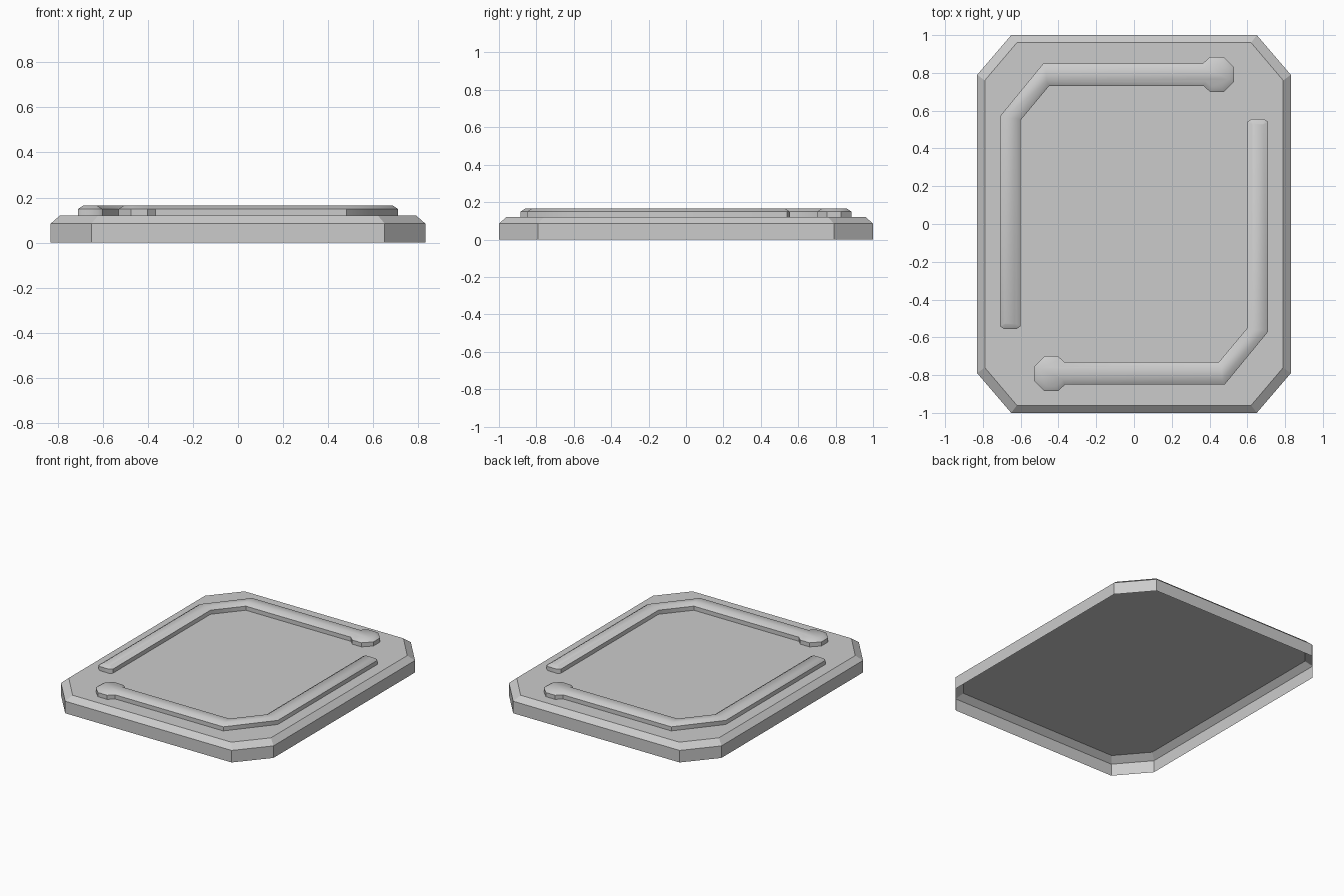
import bpy, bmesh, math

if "Cube" in bpy.data.objects:
    bpy.data.objects.remove(bpy.data.objects["Cube"])


def loft(name, rings, smooth_angle=None):
    """Open-bottomed shell through matching rings, closed by a flat top."""
    bm = bmesh.new()
    loops = [[bm.verts.new(p) for p in ring] for ring in rings]
    n = len(loops[0])
    for lo, hi in zip(loops, loops[1:]):
        for i in range(n):
            j = (i + 1) % n
            bm.faces.new((lo[i], lo[j], hi[j], hi[i]))
    bm.faces.new(loops[-1])
    mesh = bpy.data.meshes.new(name)
    bm.to_mesh(mesh)
    bm.free()
    obj = bpy.data.objects.new(name, mesh)
    bpy.context.collection.objects.link(obj)
    if smooth_angle:
        bpy.ops.object.select_all(action='DESELECT')
        obj.select_set(True)
        bpy.context.view_layer.objects.active = obj
        bpy.ops.object.shade_smooth_by_angle(angle=math.radians(smooth_angle))
    return obj


def octagon(hx, hy, cx, cy):
    """Counter-clockwise rectangle with cut corners."""
    return [(hx, -cy), (hx, cy), (cx, hy), (-cx, hy),
            (-hx, cy), (-hx, -cy), (-cx, -hy), (cx, -hy)]


def inset(pts, d):
    """Even inward offset of a counter-clockwise outline."""
    out = []
    for i, (x, y) in enumerate(pts):
        (px, py), (nx, ny) = pts[i - 1], pts[(i + 1) % len(pts)]
        l1, l2 = math.hypot(x - px, y - py), math.hypot(nx - x, ny - y)
        ax, ay = (py - y) / l1, (x - px) / l1
        bx, by = (y - ny) / l2, (nx - x) / l2
        k = d / (1 + ax * bx + ay * by)
        out.append((x + (ax + bx) * k, y + (ay + by) * k))
    return out


def at(pts, z):
    return [(x, y, z) for x, y in pts]


# Base plate with bevelled rim
outer = octagon(0.83, 1.0, 0.65, 0.79)
inner = octagon(0.79, 0.96, 0.62, 0.76)
loft("base_plate", [at(outer, 0), at(outer, 0.085), at(inner, 0.12)])

# Raised rail: strip with one bend, ending in an octagonal knob
rail = [(-0.69, -0.555), (-0.62, -0.555), (-0.60, -0.54), (-0.60, 0.55),
        (-0.45, 0.73), (0.37, 0.73), (0.402, 0.70), (0.475, 0.70),
        (0.53, 0.755), (0.53, 0.83), (0.475, 0.885), (0.402, 0.885),
        (0.365, 0.85), (-0.48, 0.85), (-0.71, 0.57), (-0.71, -0.54)]
crown = inset(rail, 0.026)
rings = [at(rail, 0.12), at(rail, 0.149), at(crown, 0.166)]
for name, s in (("rear_rail", 1), ("front_rail", -1)):
    loft(name, [[(s * x, s * y, z) for x, y, z in r] for r in rings], 40)
